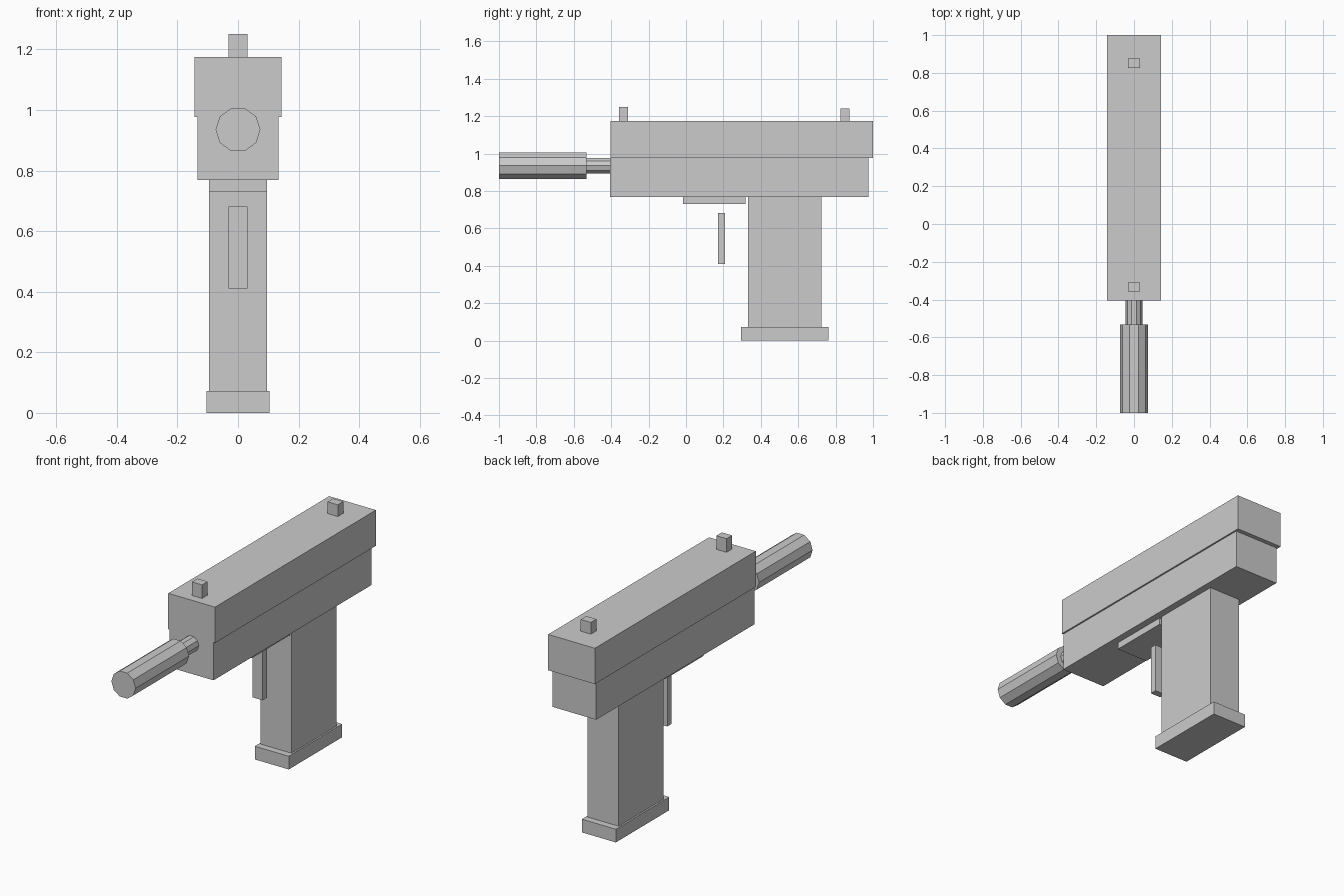
import bpy
import bmesh
from math import pi
from mathutils import Matrix

if "Cube" in bpy.data.objects:
    bpy.data.objects.remove(bpy.data.objects["Cube"])


def add_object(name, bm):
    mesh = bpy.data.meshes.new(name)
    bm.to_mesh(mesh)
    bm.free()
    obj = bpy.data.objects.new(name, mesh)
    bpy.context.collection.objects.link(obj)


def box(name, half_x, y0, y1, z0, z1):
    """Box centred on x = 0, spanning the given y and z ranges."""
    bm = bmesh.new()
    centre = Matrix.Translation((0, (y0 + y1) / 2, (z0 + z1) / 2))
    size = Matrix.Diagonal((2 * half_x, y1 - y0, z1 - z0, 1))
    bmesh.ops.create_cube(bm, size=1, matrix=centre @ size)
    add_object(name, bm)


def tube(name, radius, y0, y1, z, sides=10):
    """Capped prism along y with a corner pointing to +x."""
    bm = bmesh.new()
    turn = Matrix.Rotation(pi / 2, 4, 'X')
    bmesh.ops.create_cone(bm, cap_ends=True, segments=sides, radius1=radius,
                          radius2=radius, depth=y1 - y0,
                          matrix=Matrix.Translation((0, (y0 + y1) / 2, z)) @ turn
                          @ Matrix.Rotation(pi / 2, 4, 'Z'))
    add_object(name, bm)


# Body
box("upper_receiver", 0.143, -0.405, 1.0, 0.977, 1.175)
box("lower_receiver", 0.134, -0.405, 0.976, 0.768, 0.977)

# Grip and its base
box("grip", 0.095, 0.332, 0.724, 0.073, 0.768)
box("grip_base", 0.104, 0.295, 0.761, 0.0, 0.073)

# Trigger and the plate above it
box("trigger_plate", 0.095, -0.016, 0.317, 0.731, 0.768)
box("trigger", 0.031, 0.171, 0.208, 0.41, 0.681)

# Sights
box("front_sight", 0.031, -0.358, -0.310, 1.175, 1.25)
box("rear_sight", 0.031, 0.827, 0.875, 1.175, 1.24)

# Barrel
tube("barrel", 0.044, -0.533, -0.405, 0.935)
tube("barrel_sleeve", 0.074, -1.0, -0.533, 0.935)
